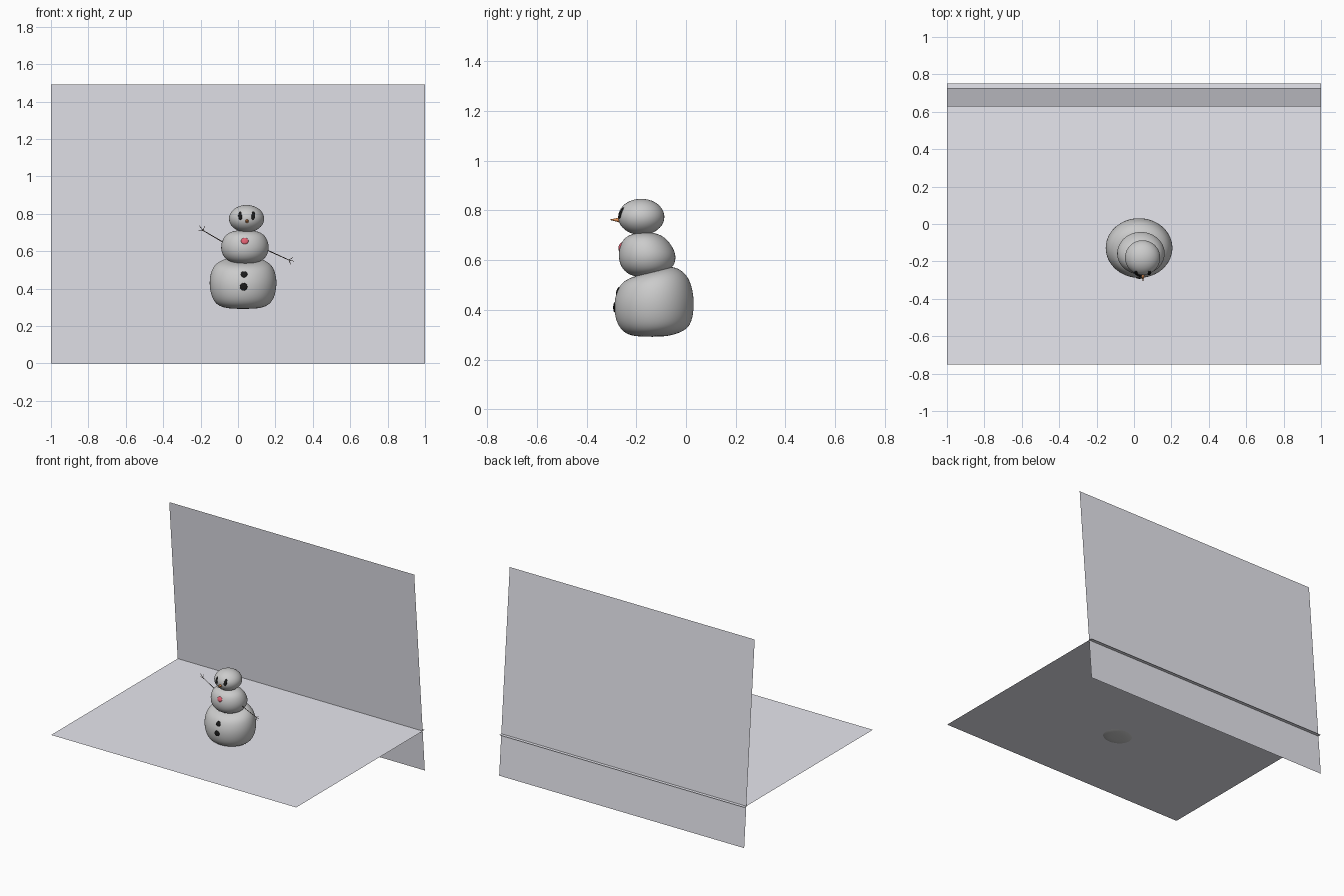
import bpy, bmesh
from math import sin, cos, pi, radians
from mathutils import Vector

if "Cube" in bpy.data.objects:
    bpy.data.objects.remove(bpy.data.objects["Cube"])


def mat(name, rgb):
    m = bpy.data.materials.new(name)
    m.diffuse_color = (*rgb, 1)
    m.use_nodes = True
    m.node_tree.nodes["Principled BSDF"].inputs["Base Color"].default_value = m.diffuse_color
    return m


white = mat("snow_white", (1.0, 1.0, 1.0))
pale = mat("pale_ground", (0.8, 0.8, 0.86))
black = mat("coal", (0.01, 0.01, 0.01))
red = mat("red", (0.75, 0.12, 0.17))
orange = mat("orange", (0.8, 0.3, 0.1))
bark = mat("bark", (0.08, 0.06, 0.05))


def add_object(name, bm, material=None, smooth=True):
    bmesh.ops.recalc_face_normals(bm, faces=bm.faces)
    for f in bm.faces:
        f.smooth = smooth
    me = bpy.data.meshes.new(name)
    bm.to_mesh(me)
    bm.free()
    ob = bpy.data.objects.new(name, me)
    bpy.context.collection.objects.link(ob)
    if material:
        me.materials.append(material)
    return ob


def sheet(name, near, far):
    """Flat sheet, 2 wide, between two (y, z) edges."""
    bm = bmesh.new()
    pts = [(-1, *near), (1, *near), (1, *far), (-1, *far)]
    bm.faces.new([bm.verts.new(p) for p in pts])
    return add_object(name, bm, pale, smooth=False)


def snowball(name, cx, rings, material=None, segs=24):
    """Loft of tilted ellipses: (front y, front z, back y, back z, half width)."""
    bm = bmesh.new()
    loops = []
    for yf, zf, yb, zb, rx in rings:
        loop = []
        for i in range(segs):
            a = 2 * pi * i / segs
            t = (1 - cos(a)) / 2
            loop.append(bm.verts.new((cx + rx * sin(a), yf + (yb - yf) * t, zf + (zb - zf) * t)))
        loops.append(loop)
    for a, b in zip(loops, loops[1:]):
        for i in range(segs):
            j = (i + 1) % segs
            bm.faces.new((a[i], a[j], b[j], b[i]))
    for loop, dz in ((loops[0], -0.002), (loops[-1], 0.002)):
        c = sum((v.co for v in loop), Vector()) / segs + Vector((0, 0, dz))
        tip = bm.verts.new(c)
        for i in range(segs):
            bm.faces.new((loop[i], loop[(i + 1) % segs], tip))
    ob = add_object(name, bm, material)
    sub = ob.modifiers.new("smooth", 'SUBSURF')
    sub.levels = sub.render_levels = 2
    return ob


def ball(name, loc, size, material, tilt=0, segs=24):
    bm = bmesh.new()
    bmesh.ops.create_uvsphere(bm, u_segments=segs, v_segments=segs // 2, radius=1)
    ob = add_object(name, bm, material)
    ob.location, ob.scale = loc, size
    ob.rotation_euler = (radians(tilt), 0, 0)
    return ob


def strip(bm, y, a, b, w1, w2):
    """Flat tapering strip in the plane y, from (x, z) a to b."""
    a, b = Vector((a[0], y, a[1])), Vector((b[0], y, b[1]))
    n = (b - a).cross(Vector((0, 1, 0))).normalized()
    bm.faces.new([bm.verts.new(p) for p in (a - n * w1, a + n * w1, b + n * w2, b - n * w2)])


# floor and leaning back wall
sheet("floor", (-0.75, 0.3), (0.75, 0.3))
sheet("back_wall", (0.75, 0.0), (0.627, 1.492))

# lower body, top leaning forward
snowball("lower_body", 0.027, [
    (-0.20, 0.293, -0.07, 0.294, 0.08),
    (-0.242, 0.302, -0.02, 0.309, 0.128),
    (-0.274, 0.333, 0.014, 0.33, 0.158),
    (-0.289, 0.38, 0.029, 0.37, 0.175),
    (-0.291, 0.43, 0.034, 0.42, 0.182),
    (-0.281, 0.47, 0.030, 0.475, 0.178),
    (-0.265, 0.503, 0.013, 0.53, 0.162),
    (-0.235, 0.526, -0.02, 0.563, 0.13),
    (-0.19, 0.54, -0.06, 0.577, 0.08)])

# middle body
snowball("middle_body", 0.037, [
    (-0.19, 0.53, -0.07, 0.562, 0.075),
    (-0.233, 0.542, -0.050, 0.574, 0.104),
    (-0.264, 0.571, -0.040, 0.602, 0.124),
    (-0.275, 0.62, -0.042, 0.635, 0.132),
    (-0.263, 0.672, -0.072, 0.682, 0.115),
    (-0.238, 0.698, -0.105, 0.704, 0.085),
    (-0.20, 0.71, -0.14, 0.712, 0.045)], white)

# head
ball("head", (0.046, -0.180, 0.774), (0.094, 0.093, 0.073), white, segs=40)

# eyes
for side, x in (("left", 0.013), ("right", 0.08)):
    ball(side + "_eye", (x, -0.260, 0.79), (0.012, 0.008, 0.025), black, -25)

# nose cone
bm = bmesh.new()
bmesh.ops.create_cone(bm, cap_ends=True, segments=16, radius1=0.014, radius2=0.001, depth=0.056)
nose = add_object("nose", bm, orange)
nose.location = (0.048, -0.278, 0.762)
nose.rotation_euler = (radians(88), 0, 0)

# chest badge and buttons
ball("chest_badge", (0.036, -0.262, 0.654), (0.02, 0.009, 0.018), red, -18)
ball("upper_button", (0.032, -0.274, 0.476), (0.018, 0.006, 0.018), black, -20)
ball("lower_button", (0.03, -0.287, 0.41), (0.02, 0.006, 0.02), black)

# flat twig arms with three fingers each
arms = {
    "left_arm": (-0.145, (-0.04, 0.625), (-0.187, 0.711),
                 [(-0.208, 0.738), (-0.178, 0.735), (-0.212, 0.712)]),
    "right_arm": (-0.178, (0.12, 0.622), (0.272, 0.553),
                  [(0.300, 0.546), (0.294, 0.567), (0.282, 0.528)]),
}
for name, (y, root, wrist, tips) in arms.items():
    bm = bmesh.new()
    strip(bm, y, root, wrist, 0.003, 0.002)
    for t in tips:
        strip(bm, y, wrist, t, 0.002, 0.001)
    add_object(name, bm, bark, smooth=False)
